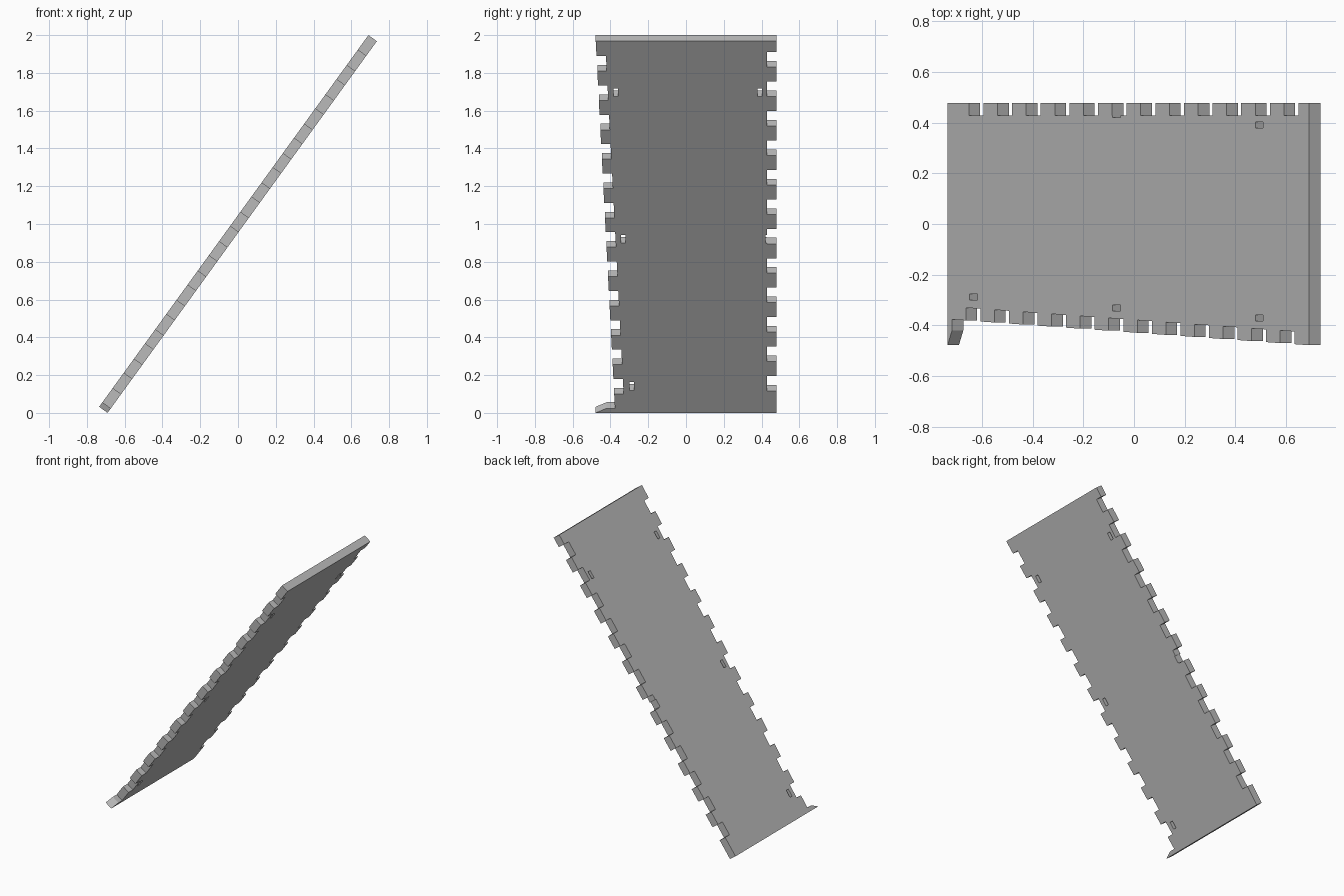
import bpy
from math import atan2
from mathutils import Matrix

LENGTH, HALF, THICK = 2.43, 0.478, 0.055
TILT = atan2(1.968, 1.426)
NOTCHES, DEPTH, CUT = 12, 0.05, 0.098
PEG_LEN, PEG_WIDTH = 0.053, 0.024

cube = bpy.data.objects.get("Cube")
if cube:
    bpy.data.objects.remove(cube, do_unlink=True)

grey = bpy.data.materials.new("panel_grey")
grey.use_nodes = True
colour = (0.5, 0.5, 0.5, 1)
grey.diffuse_color = colour
grey.node_tree.nodes["Principled BSDF"].inputs["Base Color"].default_value = colour


def front_edge(s):
    """The front edge flares gently outwards towards the top."""
    return -0.375 - (HALF - 0.375) * s / LENGTH


# Front edge: foot hook, then the notched slanting side
outline = [(0, -HALF), (0.03, -0.42), (0.03, front_edge(0.03))]
for i in range(NOTCHES):
    a = 0.123 + 0.192 * i
    b = a + CUT
    outline += [(a, front_edge(a)), (a, front_edge(a) + DEPTH),
                (b, front_edge(b) + DEPTH), (b, front_edge(b))]
outline += [(LENGTH, -HALF), (LENGTH, HALF)]

# Back edge: straight side, notched from the top down
inner = HALF - DEPTH
for i in reversed(range(NOTCHES)):
    a = 0.143 + 0.1925 * i
    b = a + CUT
    outline += [(b, HALF), (b, inner)]
    if i == 5:  # half-open peg hole in the middle notch
        outline += [(1.163, inner), (1.163, 0.42), (1.11, 0.42), (1.11, inner)]
    outline += [(a, inner), (a, HALF)]
outline.append((0, HALF))


def peg_hole(s, y):
    e, w = s + PEG_LEN, y + PEG_WIDTH
    return [(s, y), (s, w), (e, w), (e, y)]


holes = [peg_hole(0.148, -0.30), peg_hole(1.11, -0.343),
         peg_hole(2.068, -0.383), peg_hole(2.068, 0.379)]

# Filled flat profile, extruded to the panel thickness
curve = bpy.data.curves.new("panel_profile", "CURVE")
curve.dimensions = "2D"
curve.fill_mode = "BOTH"
curve.extrude = THICK / 2
for loop in [outline] + holes:
    spline = curve.splines.new("POLY")
    spline.points.add(len(loop) - 1)
    for point, (s, y) in zip(spline.points, loop):
        point.co = (s - LENGTH / 2, y, 0, 1)
    spline.use_cyclic_u = True

profile = bpy.data.objects.new("panel_profile", curve)
bpy.context.collection.objects.link(profile)
bpy.context.view_layer.update()
evaluated = profile.evaluated_get(bpy.context.evaluated_depsgraph_get())
mesh = bpy.data.meshes.new_from_object(evaluated)
bpy.data.objects.remove(profile, do_unlink=True)

# Lean the panel back onto the floor
mesh.transform(Matrix.Translation((0, 0, 1)) @ Matrix.Rotation(-TILT, 4, "Y"))
mesh.materials.clear()
mesh.materials.append(grey)
mesh.shade_flat()
panel = bpy.data.objects.new("leaning_panel", mesh)
bpy.context.collection.objects.link(panel)
